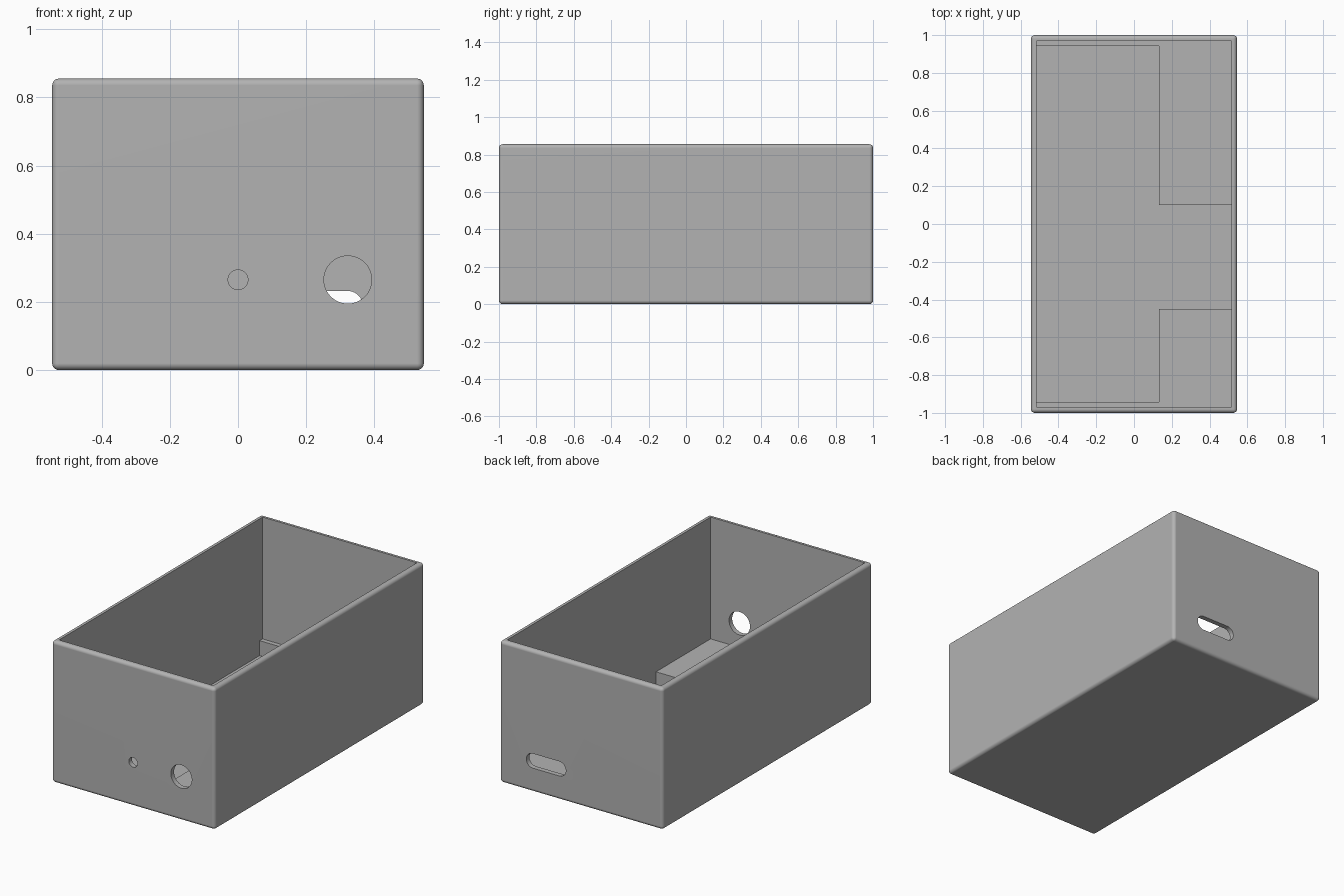
import bpy
import bmesh
import math
from mathutils import Matrix

cube = bpy.data.objects.get("Cube")
if cube:
    bpy.data.objects.remove(cube, do_unlink=True)

# Overall dimensions
HALF_X, HALF_Y, HEIGHT = 0.545, 1.0, 0.855
WALL, FILLET = 0.03, 0.02
IN_X, IN_Y = HALF_X - WALL, HALF_Y - WALL
LEDGE_TOP = 0.12
EMBED = 0.01

grey = bpy.data.materials.new("plain grey")
grey.use_nodes = True
colour = (0.45, 0.45, 0.45, 1.0)
grey.diffuse_color = colour
grey.node_tree.nodes["Principled BSDF"].inputs["Base Color"].default_value = colour


def add_object(name, bm):
    bmesh.ops.recalc_face_normals(bm, faces=bm.faces)
    mesh = bpy.data.meshes.new(name)
    bm.to_mesh(mesh)
    bm.free()
    mesh.materials.append(grey)
    obj = bpy.data.objects.new(name, mesh)
    bpy.context.collection.objects.link(obj)
    return obj


def box(name, low, high, fillet=0):
    bm = bmesh.new()
    bmesh.ops.create_cube(bm, size=1)
    for v in bm.verts:
        v.co = [l + (c + 0.5) * (h - l) for c, l, h in zip(v.co, low, high)]
    if fillet:
        bmesh.ops.bevel(bm, geom=bm.edges[:], offset=fillet, segments=5,
                        profile=0.5, affect="EDGES")
    return add_object(name, bm)


def prism(name, outline, direction):
    """Extrude a closed outline of 3D points along a direction."""
    bm = bmesh.new()
    face = bm.faces.new([bm.verts.new(p) for p in outline])
    grown = bmesh.ops.extrude_face_region(bm, geom=[face], use_keep_orig=True)
    moved = [g for g in grown["geom"] if isinstance(g, bmesh.types.BMVert)]
    bmesh.ops.translate(bm, verts=moved, vec=direction)
    return add_object(name, bm)


def slot_cutter(name, x_low, x_high, y, z, radius, steps=24):
    """A round hole, or a slot when the two end centres differ."""
    outline = []
    for centre, start in ((x_high, -math.pi / 2), (x_low, math.pi / 2)):
        for i in range(steps + (x_low != x_high)):
            a = start + math.pi * i / steps
            outline.append((centre + radius * math.cos(a), y - 0.08,
                            z + radius * math.sin(a)))
    return prism(name, outline, (0, 0.16, 0))


def cut(target, cutter):
    cutter.hide_render = True
    mod = target.modifiers.new("cut", "BOOLEAN")
    mod.operation = "DIFFERENCE"
    mod.solver = "EXACT"
    mod.object = cutter
    bpy.context.view_layer.update()
    graph = bpy.context.evaluated_depsgraph_get()
    result = bpy.data.meshes.new_from_object(target.evaluated_get(graph))
    target.modifiers.clear()
    target.data = result
    bpy.data.objects.remove(cutter, do_unlink=True)


# Open case with rounded outer edges
case = box("case_shell", (-HALF_X, -HALF_Y, 0), (HALF_X, HALF_Y, HEIGHT), FILLET)
cut(case, box("cavity_cutter", (-IN_X, -IN_Y, WALL), (IN_X, IN_Y, HEIGHT + 0.1)))

# Front holes and back slot
cut(case, slot_cutter("large_hole_cutter", 0.322, 0.322, -HALF_Y, 0.265, 0.07))
cut(case, slot_cutter("small_hole_cutter", 0, 0, -HALF_Y, 0.265, 0.029))
cut(case, slot_cutter("slot_cutter", 0.146, 0.322, HALF_Y, 0.188, 0.044))


# L-shaped raised blocks, each with a thin ledge along its end wall
def raised_block(name, side, inner_y):
    out_x, out_y = IN_X + EMBED, side * (IN_Y + EMBED)
    ledge_y = side * (IN_Y - 0.028)
    points = [(-out_x, out_y), (-out_x, ledge_y), (0.132, ledge_y),
              (0.132, inner_y), (out_x, inner_y), (out_x, out_y)]
    base = WALL - EMBED
    return prism(name, [(x, y, base) for x, y in points], (0, 0, LEDGE_TOP - base))


raised_block("back_block", 1, 0.10)
raised_block("front_block", -1, -0.45)

# Smooth fillets and hole walls, flat panels
bpy.ops.object.select_all(action="DESELECT")
case.select_set(True)
bpy.context.view_layer.objects.active = case
bpy.ops.object.shade_smooth_by_angle(angle=math.radians(30))
normals = case.modifiers.new("flat panel normals", "WEIGHTED_NORMAL")
normals.keep_sharp = True
